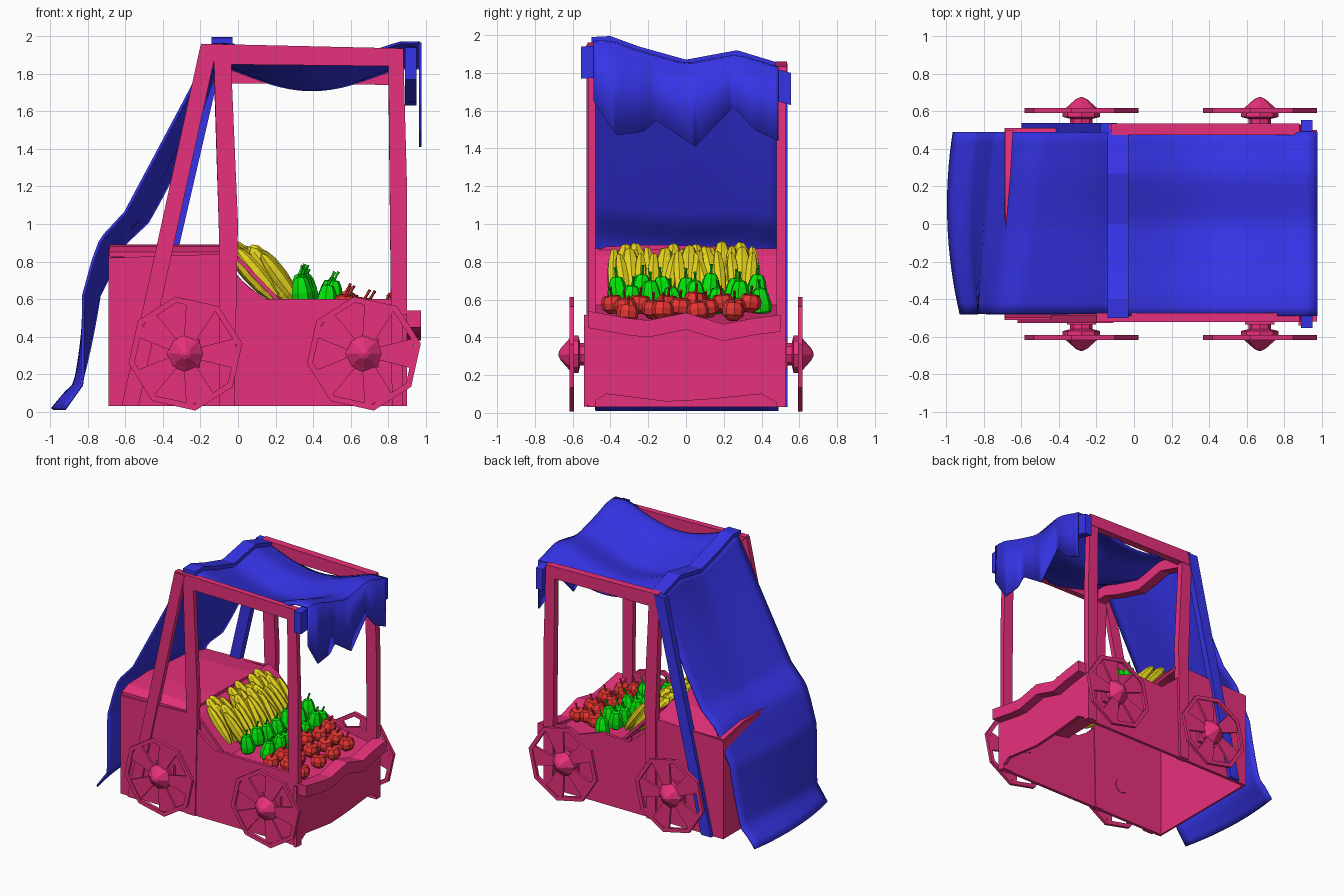
import bpy, bmesh, math, random
from mathutils import Vector, Matrix

random.seed(4)
cube = bpy.data.objects.get("Cube")
if cube:
    bpy.data.objects.remove(cube, do_unlink=True)


def material(name, rgb):
    m = bpy.data.materials.new(name)
    m.use_nodes = True
    m.diffuse_color = (*rgb, 1)
    m.node_tree.nodes["Principled BSDF"].inputs["Base Color"].default_value = (*rgb, 1)
    return m


PINK = material("raspberry wood", (0.8, 0.03, 0.2))
BLUE = material("blue cloth", (0.037, 0.034, 0.8))
YELLOW = material("corn yellow", (0.8, 0.67, 0.012))
GREEN = material("pepper green", (0.001, 0.8, 0.003))
RED = material("tomato red", (0.8, 0.036, 0.032))


def link(name, mesh, mat=None):
    ob = bpy.data.objects.new(name, mesh)
    bpy.context.collection.objects.link(ob)
    if mat:
        mesh.materials.append(mat)
    return ob


def finish(name, bm, mat):
    bmesh.ops.recalc_face_normals(bm, faces=bm.faces)
    me = bpy.data.meshes.new(name)
    bm.to_mesh(me)
    bm.free()
    return link(name, me, mat)


def add_prism(bm, outline, depth):
    """Extrude a closed outline of 3D points along a vector."""
    face = bm.faces.new([bm.verts.new(p) for p in outline])
    ext = bmesh.ops.extrude_face_region(bm, geom=[face])
    moved = [g for g in ext["geom"] if isinstance(g, bmesh.types.BMVert)]
    bmesh.ops.translate(bm, verts=moved, vec=depth)
    bm.faces.new(face.verts) if not face.is_valid else None


def side_prism(name, outline, y0, y1, mat):
    bm = bmesh.new()
    add_prism(bm, [(x, y0, z) for x, z in outline], (0, y1 - y0, 0))
    return finish(name, bm, mat)


def end_prism(name, outline, x0, x1, mat):
    bm = bmesh.new()
    add_prism(bm, [(x0, y, z) for y, z in outline], (x1 - x0, 0, 0))
    return finish(name, bm, mat)


def band(line, height):
    """Closed outline of a strip hanging below a wavy line."""
    return line + [(a, z - height) for a, z in reversed(line)]


def sheet(name, func, nu, nv, thick):
    """Smooth cloth from func(u, v) with some thickness."""
    bm = bmesh.new()
    rows = [[bm.verts.new(func(i / nu, j / nv)) for i in range(nu + 1)] for j in range(nv + 1)]
    for a, b in zip(rows, rows[1:]):
        for i in range(nu):
            bm.faces.new((a[i], a[i + 1], b[i + 1], b[i]))
    ob = finish(name, bm, BLUE)
    mod = ob.modifiers.new("thickness", "SOLIDIFY")
    mod.thickness, mod.offset = thick, 0
    for o in bpy.context.selected_objects:
        o.select_set(False)
    ob.select_set(True)
    bpy.context.view_layer.objects.active = ob
    bpy.ops.object.shade_smooth_by_angle(angle=0.6)


def add_lathe(bm, profile, sides, mat=Matrix()):
    """Closed turned solid from (radius, height) pairs."""
    rings = [[bm.verts.new(mat @ Vector((r * math.cos(k * math.tau / sides),
                                         r * math.sin(k * math.tau / sides), h)))
              for k in range(sides)] for r, h in profile]
    for a, b in zip(rings, rings[1:]):
        for k in range(sides):
            n = (k + 1) % sides
            bm.faces.new((a[k], a[n], b[n], b[k]))
    bm.faces.new(rings[0])
    bm.faces.new(rings[-1])


def piecewise(points, t):
    for (a, p), (b, q) in zip(points, points[1:]):
        if t <= b:
            f = max(0, (t - a) / (b - a))
            return p + (q - p) * f
    return points[-1][1]


# Cart body: thin shell open underneath, with rear wall, lid and sloped display bed
LID = [(-.5, .85), (-.42, .88), (-.2, .89), (.25, .88), (.5, .83)]
end_prism("rear_wall", [(-.5, .03), (.5, .03), (.5, .81), (.25, .86), (-.2, .87), (-.5, .83)], -.69, -.675, PINK)
end_prism("chest_lid", band(LID, .025), -.685, -.05, PINK)
REAR = [(-.69, .03), (-.69, .82), (-.1, .84)]
side_prism("right_wall", REAR + [(-.02, .74), (.06, .66), (.15, .6), (.9, .6), (.9, .03)], -.51, -.485, PINK)
side_prism("left_wall", REAR + [(.02, .7), (.15, .59), (.4, .6), (.6, .53), (.75, .57), (.9, .53), (.9, .03)],
           .485, .51, PINK)
side_prism("display_bed", band([(-.06, .87), (0, .83), (.25, .57), (.88, .46)], .03), -.49, .49, PINK)

# Wavy front panel with projecting rim
end_prism("front_panel", [(-.54, .03), (-.42, .1), (-.1, .06), (.1, .07), (.4, .1), (.52, .03), (.52, .5),
                          (.25, .46), (0, .48), (-.25, .47), (-.54, .52)], .875, .9, PINK)
RIM = [(-.52, .54), (-.3, .5), (-.2, .49), (0, .53), (.2, .47), (.35, .5), (.5, .52)]
end_prism("front_rim", band(RIM, .09), .87, .975, PINK)

# Posts and side beams
for side, s, top, back in (("right", -1, 1.95, -.2), ("left", 1, 1.85, -.12)):
    y0, y1 = s * .478, s * (.518 if s < 0 else .53)
    d = top - 1.95
    side_prism(side + "_middle_post", [(-.1, .03), (-.1, .9), (-.13, top), (-.04, top), (-.03, 1.7 + d),
                                       (0, 1), (-.02, .03)], y0, y1, PINK)
    side_prism(side + "_front_post", [(.82, .03), (.8, top - .02), (.88, top - .02), (.9, 1.2), (.9, .03)],
               y0, y1, PINK)
    side_prism(side + "_top_beam", [(back, top + .01), (.88, top - .015), (.88, top - .11), (-.11, top - .1)],
               y0 - s * .004, y1 + s * .004, PINK)
    x = .02 if s > 0 else 0
    side_prism(side + "_leaning_post", [(-.62 + x, .03), (-.2 + x, top), (-.11 + x, top), (-.53 + x, .03)],
               y0 + s * .008, y1 + s * .008, BLUE if s > 0 else PINK)

# Cloth ridge shape, cross beams and cloth-wrapped bars
RIDGE = [(-.5, 1.97), (-.4, 1.975), (-.25, 1.92), (0, 1.85), (.27, 1.9), (.5, 1.83)]


def ridge(y):
    return sum(piecewise(RIDGE, y + k * .04) for k in (-1, 0, 1)) / 3


def lowered(d, w=1.0):
    return [(y * w, z - d) for y, z in RIDGE]


end_prism("ridge_cross_beam", band(lowered(.02), .09), -.12, -.04, PINK)
end_prism("ridge_cloth_cap", band(lowered(-.02), .03), -.14, -.03, BLUE)
end_prism("front_cloth_bar", band(lowered(.03, 1.11), .17), .89, .95, BLUE)


# Sagging canopy, flattening out towards the front bar
def canopy(u, v):
    y = -.49 + .98 * v
    sag = .14 * math.sin(math.pi * min(1, u * 1.1)) ** 1.2 * (1 - .25 * abs(y))
    return (-.1 + 1.07 * u, y, ridge(y) + .005 - .012 * u - sag)


sheet("canopy", canopy, 20, 20, .012)

# Zigzag flap hanging off the canopy front
HEM = [(-.49, 1.65), (-.37, 1.47), (-.22, 1.49), (-.16, 1.55), (.05, 1.41), (.25, 1.62), (.36, 1.5), (.49, 1.44)]


def flap(u, v):
    y = -.49 + .98 * u
    top = ridge(y) - .007
    return (.97 + .008 * math.sin(v * 3), y, top + (piecewise(HEM, y) - top) * v)


sheet("front_flap", flap, 49, 1, .012)

# Long curtain falling over the rear, pulled in along its left edge
FALL_X = [(0, -.12), (.15, -.28), (.45, -.6), (.54, -.73), (.7, -.84), (.92, -.88), (1, -.99)]
FALL_Z = [(0, 1.97), (.15, 1.66), (.45, 1.06), (.54, .92), (.7, .62), (.92, .15), (1, .015)]


def curtain(u, v):
    y = -.48 + .97 * u
    pull = .12 * u * math.sin(math.pi * min(1, v * 1.05)) ** .8
    curl = .05 * ((y - .1) / .5) ** 2 * max(0, v - .6) / .4
    z = piecewise(FALL_Z, v) + (ridge(y) - 1.97) * max(0, 1 - v * 1.4)
    return (piecewise(FALL_X, v) + pull + curl, y, z)


sheet("rear_curtain", curtain, 16, 40, .015)


# Octagonal wheels: rim, fan spokes, pointed hub and axle
def wheel(name, cx, s):
    bm = bmesh.new()
    cz, y = .31, s * .592

    def at(r, deg):
        a = math.radians(deg)
        return (cx + r * math.cos(a), y, cz + r * math.sin(a))
    for k in range(8):
        a, b = k * 45 + 10, k * 45 + 55
        add_prism(bm, [at(.308, a), at(.308, b), at(.275, b), at(.275, a)], (0, s * .025, 0))
    for k in range(5):
        a = k * 72
        add_prism(bm, [at(.07, a - 25), at(.28, a - 17), at(.28, a + 17), at(.07, a + 25)], (0, s * .018, 0))
    turn = Matrix.Translation((cx, 0, cz)) @ Matrix.Rotation(-s * math.pi / 2, 4, "X")
    add_lathe(bm, [(.06, .48), (.06, .56), (.1, .57), (.1, .605), (.075, .625), (.03, .665), (.008, .675)], 8, turn)
    add_lathe(bm, [(.11, .5), (.11, .535)], 4, turn @ Matrix.Rotation(math.pi / 4, 4, "Z"))
    finish(name, bm, PINK)


for s, side in ((-1, "right"), (1, "left")):
    wheel(side + "_rear_wheel", -.28, s)
    wheel(side + "_front_wheel", .67, s)


# Produce meshes, shared between copies
def produce_mesh(name, solids, mat):
    bm = bmesh.new()
    for profile, sides, m in solids:
        add_lathe(bm, profile, sides, m)
    ob = finish(name, bm, mat)
    me = ob.data
    bpy.data.objects.remove(ob)
    return me


def stem(h):
    lean = Matrix.Translation((0, 0, h)) @ Matrix.Rotation(.4, 4, "Y")
    return ([(.009, -.01), (.006, .03), (.009, .05)], 5, lean)


POD = [(.02, 0), (.045, .08), (.054, .19), (.048, .29), (.03, .355), (.006, .38)]
husks = [Matrix.Translation((.025, y, 0)) @ Matrix.Rotation(-y * 2, 4, "X") @ Matrix.Diagonal((.75, .65, .86, 1))
         for y in (-.035, .035)]
corn = produce_mesh("corn", [(POD, 8, Matrix())] + [(POD, 7, h) for h in husks], YELLOW)
pepper = produce_mesh("pepper", [([(.03, 0), (.055, .02), (.057, .06), (.045, .11), (.03, .14), (.01, .145)],
                                  7, Matrix()), stem(.145)], GREEN)
tomato = produce_mesh("tomato", [([(.025, -.05), (.055, -.025), (.06, .01), (.045, .042), (.012, .045)],
                                  8, Matrix()), stem(.045)], RED)


def scatter(name, mesh, x, z, count, lean, start, end, drop=.01):
    for i in range(count):
        ob = link(f"{name}_{i + 1}", mesh)
        y = start + (end - start) * i / (count - 1)
        ob.location = (x + random.uniform(-.02, .02), y, z + random.uniform(-drop, drop))
        ob.rotation_euler = (random.uniform(-.12, .12), lean, random.uniform(-.15, .15))


scatter("back_corn", corn, .2, .61, 6, -.7, -.35, .33)
scatter("front_corn", corn, .28, .575, 5, -.64, -.28, .3)
scatter("back_pepper", pepper, .36, .585, 7, -.1, -.36, .37, .02)
scatter("front_pepper", pepper, .48, .535, 7, .1, -.3, .4, .025)
scatter("back_tomato", tomato, .58, .585, 6, .1, -.39, .34)
scatter("middle_tomato", tomato, .68, .555, 5, .15, -.32, .26)
scatter("front_tomato", tomato, .79, .535, 4, -.1, -.31, .25)
